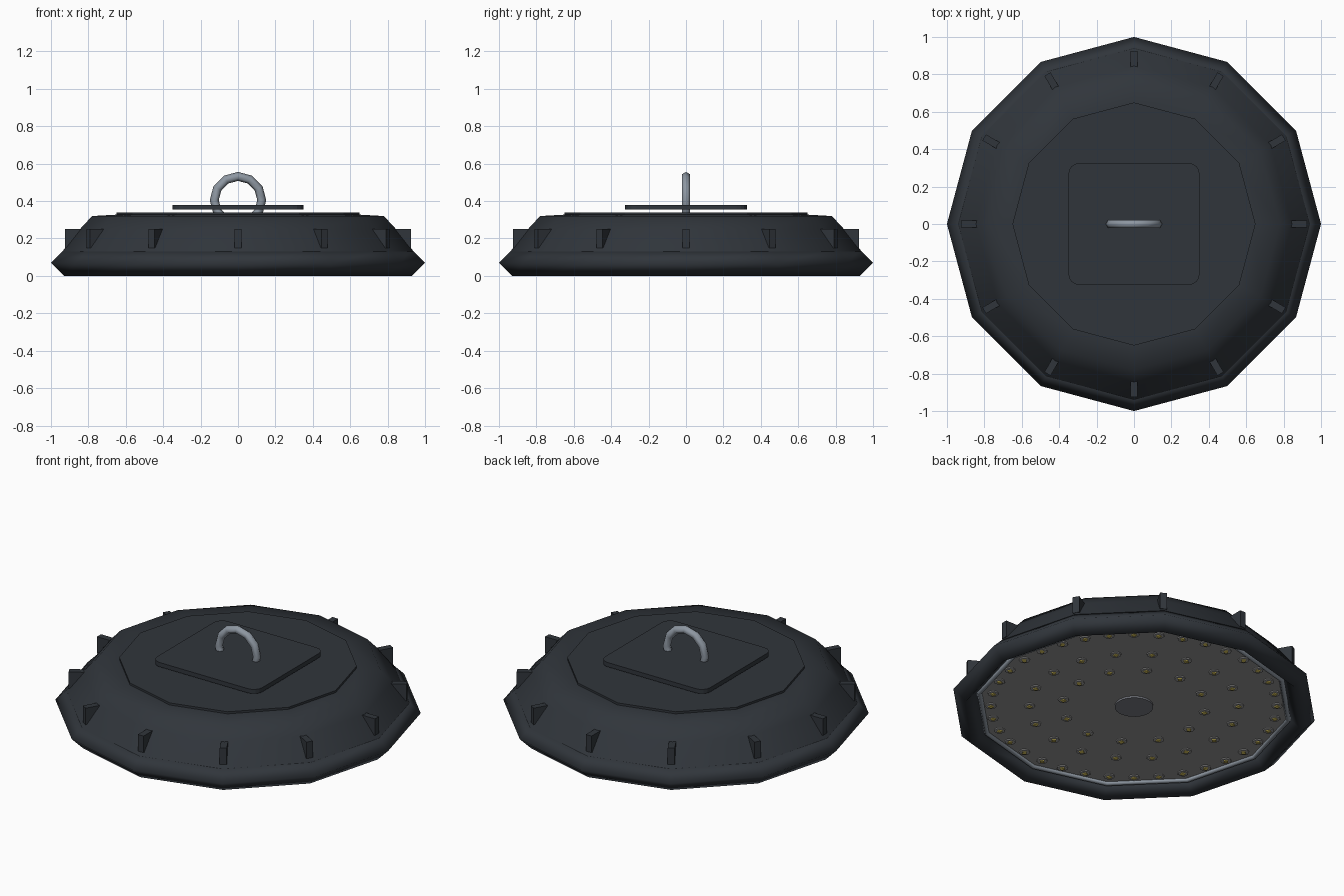
import bpy, bmesh
from math import pi, sin, cos, radians
from mathutils import Matrix

if "Cube" in bpy.data.objects:
    bpy.data.objects.remove(bpy.data.objects["Cube"])


def material(name, r, g, b):
    m = bpy.data.materials.new(name)
    m.diffuse_color = (r, g, b, 1)
    m.use_nodes = True
    m.node_tree.nodes["Principled BSDF"].inputs["Base Color"].default_value = m.diffuse_color
    return m


DARK = material("dark_metal", 0.03, 0.036, 0.044)
STEEL = material("steel", 0.27, 0.31, 0.36)
PANEL = material("panel_grey", 0.3, 0.3, 0.3)
CAP = material("cap_grey", 0.2, 0.21, 0.24)
LENS = material("lens_grey", 0.36, 0.36, 0.36)
CHIP = material("chip_yellow", 0.75, 0.6, 0.12)


def finish(name, bm, mat, angle=None):
    bmesh.ops.recalc_face_normals(bm, faces=bm.faces[:])
    me = bpy.data.meshes.new(name)
    bm.to_mesh(me)
    bm.free()
    me.materials.append(mat)
    ob = bpy.data.objects.new(name, me)
    bpy.context.collection.objects.link(ob)
    if angle:
        bpy.ops.object.select_all(action='DESELECT')
        ob.select_set(True)
        bpy.context.view_layer.objects.active = ob
        bpy.ops.object.shade_smooth_by_angle(angle=radians(angle))
    return ob


def lathe(name, profile, mat, angle=None, closed=False, n=12):
    """Revolve (radius, z) points; open profiles get end caps."""
    bm = bmesh.new()
    rings = [[bm.verts.new((r * cos(2 * pi * i / n), r * sin(2 * pi * i / n), z))
              for i in range(n)] for r, z in profile]
    pairs = list(zip(rings, rings[1:]))
    if closed:
        pairs.append((rings[-1], rings[0]))
    else:
        bm.faces.new(rings[0])
        bm.faces.new(rings[-1])
    for a, b in pairs:
        for i in range(n):
            j = (i + 1) % n
            bm.faces.new((a[i], a[j], b[j], b[i]))
    return finish(name, bm, mat, angle)


def torus(name, R, r, z, sides, mat, angle=180):
    prof = [(R + r * cos(2 * pi * k / sides), z + r * sin(2 * pi * k / sides))
            for k in range(sides)]
    return lathe(name, prof, mat, angle, closed=True)


def discs(name, rings, radius, z0, z1, sides, mat):
    """Small cylinders arranged in (count, ring radius) circles."""
    bm = bmesh.new()
    for count, R in rings:
        for i in range(count):
            a = 2 * pi * i / count
            bmesh.ops.create_cone(
                bm, cap_ends=True, segments=sides, radius1=radius, radius2=radius,
                depth=z1 - z0,
                matrix=Matrix.Rotation(a, 4, 'Z') @ Matrix.Translation((R, 0, (z0 + z1) / 2)))
    return finish(name, bm, mat)


# Housing, rim and top cover
lathe("housing", [(0.98, 0.08), (0.92, 0.155), (0.845, 0.25), (0.78, 0.32), (0.64, 0.328)],
      DARK, 60)
torus("lower_rim", 0.93, 0.07, 0.07, 4, DARK)
lathe("top_cover", [(0.65, 0.315), (0.65, 0.34)], DARK)

# Cooling fins
bm = bmesh.new()
for i in range(12):
    m = (Matrix.Rotation(i * pi / 6, 4, 'Z') @ Matrix.Translation((0.88, 0, 0.2))
         @ Matrix.Diagonal((0.09, 0.038, 0.1, 1)))
    bmesh.ops.create_cube(bm, size=1, matrix=m)
finish("cooling_fins", bm, DARK)

# Rounded mounting plate
bm = bmesh.new()
bmesh.ops.create_cube(bm, size=1, matrix=Matrix.Translation((0, 0, 0.367))
                      @ Matrix.Diagonal((0.7, 0.65, 0.026, 1)))
corners = [e for e in bm.edges if abs(e.verts[0].co.z - e.verts[1].co.z) > 0.01]
bmesh.ops.bevel(bm, geom=corners, offset=0.055, segments=4, profile=0.5, affect='EDGES')
finish("mounting_plate", bm, DARK)

# Hanging ring
ring = torus("hanging_ring", 0.127, 0.024, 0, 6, STEEL)
ring.data.transform(Matrix.Translation((0, 0, 0.405)) @ Matrix.Rotation(pi / 2, 4, 'X'))

# Underside light panel with trim and centre cap
lathe("light_panel", [(0.87, 0.066), (0.87, 0.078)], PANEL)
torus("panel_trim", 0.855, 0.014, 0.062, 6, STEEL)
lathe("centre_cap", [(0.105, 0.056), (0.105, 0.07)], CAP, n=24)

# Light emitters in three circles
LAYOUT = [(12, 0.39), (18, 0.57), (36, 0.78)]
discs("emitter_lenses", LAYOUT, 0.03, 0.06, 0.07, 8, LENS)
discs("emitter_chips", LAYOUT, 0.016, 0.055, 0.065, 4, CHIP)
